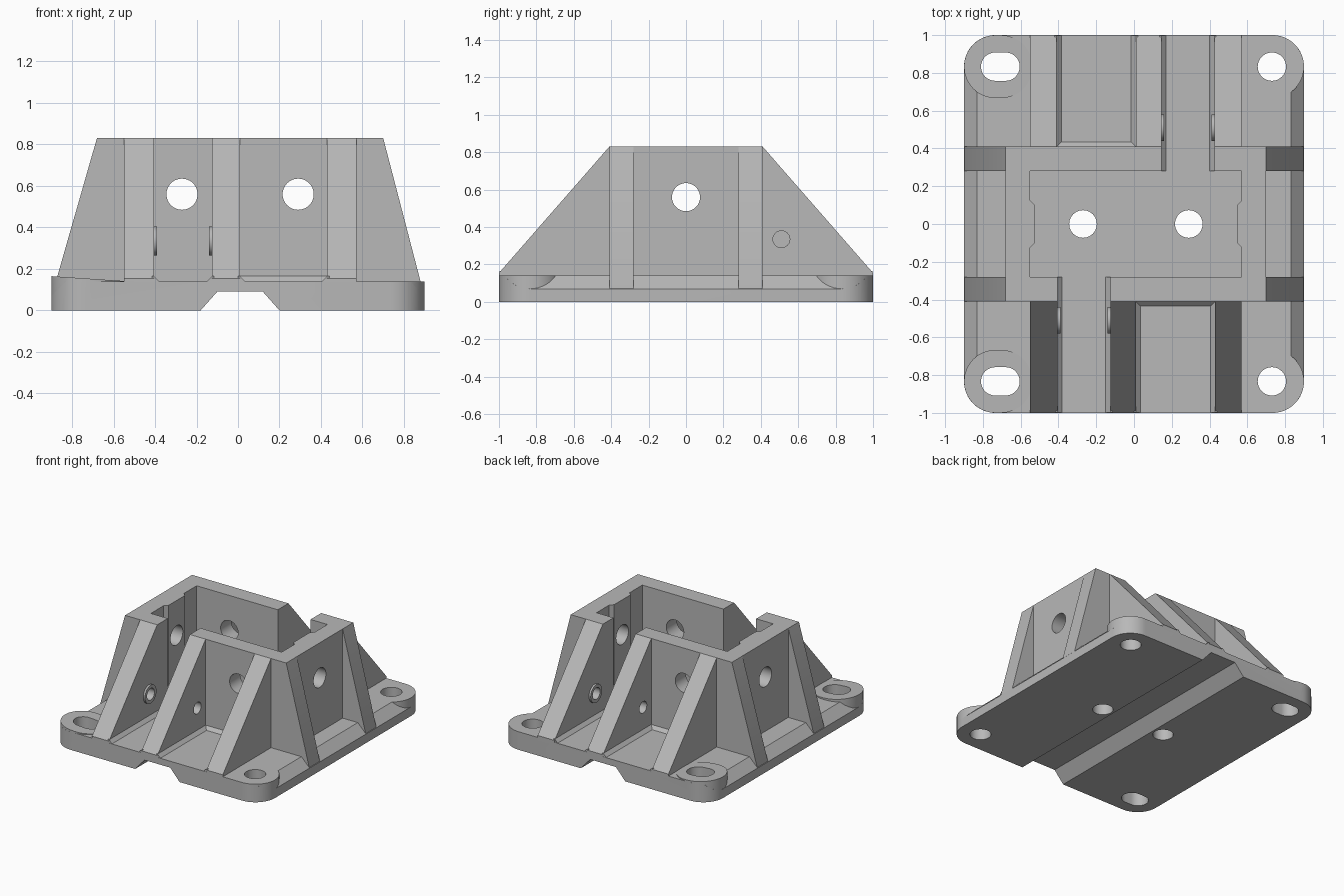
import bpy, bmesh, math
from math import pi, cos, sin

cube = bpy.data.objects.get("Cube")
if cube:
    bpy.data.objects.remove(cube, do_unlink=True)

grey = bpy.data.materials.new("plain_grey")
grey.use_nodes = True
tone = (0.48, 0.48, 0.48, 1)
grey.diffuse_color = tone
grey.node_tree.nodes["Principled BSDF"].inputs["Base Color"].default_value = tone

CX = 0.01           # turning centre of the housing
TOP, DECK = 0.83, 0.14


def prism(name, outline, axis, lo, hi):
    """Extrude a 2D outline along an axis (outline is yz, xz or xy)."""
    place = {"x": lambda a, b, t: (t, a, b),
             "y": lambda a, b, t: (a, t, b),
             "z": lambda a, b, t: (a, b, t)}[axis]
    bm = bmesh.new()
    rings = [[bm.verts.new(place(a, b, t)) for a, b in outline] for t in (lo, hi)]
    n = len(outline)
    for ring in rings:
        bm.faces.new(ring)
    for i in range(n):
        j = (i + 1) % n
        bm.faces.new((rings[0][i], rings[0][j], rings[1][j], rings[1][i]))
    bmesh.ops.recalc_face_normals(bm, faces=bm.faces)
    mesh = bpy.data.meshes.new(name)
    bm.to_mesh(mesh)
    bm.free()
    mesh.materials.append(grey)
    obj = bpy.data.objects.new(name, mesh)
    bpy.context.collection.objects.link(obj)
    return obj


def arc(cx, cy, r, start, end, n=16):
    return [(cx + r * cos(start + (end - start) * i / n),
             cy + r * sin(start + (end - start) * i / n)) for i in range(n + 1)]


def circle(cx, cy, r):
    return arc(cx, cy, r, 0, 2 * pi, 48)[:-1]


def rect(x0, x1, y0, y1):
    return [(x0, y0), (x1, y0), (x1, y1), (x0, y1)]


def stadium(x0, x1, y, r):
    return arc(x1, y, r, -pi / 2, pi / 2) + arc(x0, y, r, pi / 2, 3 * pi / 2)


def combine(obj, others, operation):
    for other in others:
        mod = obj.modifiers.new("join", "BOOLEAN")
        mod.operation, mod.solver, mod.object = operation, "EXACT", other
        bpy.context.view_layer.objects.active = obj
        bpy.ops.object.modifier_apply(modifier=mod.name)
        bpy.data.objects.remove(other, do_unlink=True)


def turned(obj):
    """Turn a part half a turn about the housing centre."""
    for v in obj.data.vertices:
        v.co.x, v.co.y = 2 * CX - v.co.x, -v.co.y
    return obj


# Mounting plate: bottom channel and sloped long edges, rounded in plan
plate = prism("mounting_plate",
              [(-.9, 0), (-.18, 0), (-.1, .09), (.12, .09), (.2, 0), (.9, 0),
               (.9, .07), (.83, DECK), (-.83, DECK), (-.9, .07)], "y", -1, 1)
R = 0.167
plan = []
for k, (sx, sy) in enumerate([(1, 1), (-1, 1), (-1, -1), (1, -1)]):
    plan += arc(sx * (.9 - R), sy * (1 - R), R, k * pi / 2, (k + 1) * pi / 2)
combine(plate, [prism("plan", plan, "z", -.1, .3)], "INTERSECT")

# Corner bosses, the left pair slotted with a sloping top
holes = []
for s in (-1, 1):
    y = s * (1 - R)
    round_boss = prism("round_boss", circle(.9 - R, y, R), "z", 0, DECK)
    slot_boss = prism("slot_boss", stadium(-.9 + R, -.705, y, R), "z", 0, .165)
    for v in slot_boss.data.vertices:
        if v.co.z > .1:
            v.co.z = .165 - .024 * (v.co.x + .9) / .36
    combine(plate, [round_boss, slot_boss], "UNION")
    holes += [prism("cutter", circle(.73, y, .075), "z", -.1, .4),
              prism("cutter", stadium(-.735, -.68, y, .075), "z", -.1, .4)]
for x in (-.27, .29):
    holes.append(prism("cutter", circle(x, 0, .073), "z", -.1, .4))
combine(plate, holes, "DIFFERENCE")

# Housing walls with stepped cavity, two cable slots and wall holes
housing = prism("housing", rect(-.68, .70, -.41, .41), "z", .12, TOP)
half = [(.57, -.28), (.57, -.125), (.545, -.1), (.545, .1), (.57, .125), (.57, .28)]
cavity = half + [(2 * CX - x, -y) for x, y in half]
cuts = [prism("cutter", cavity, "z", 0, 1)]
for flip in (False, True):
    gap = prism("cutter", rect(-.405, -.125, -.6, -.2), "z", 0, 1)
    cuts.append(turned(gap) if flip else gap)
for x in (-.27, .29):
    cuts.append(prism("cutter", circle(x, .56, .075), "y", -.6, .6))
cuts.append(prism("cutter", circle(0, .56, .075), "x", -1, 1))
combine(housing, cuts, "DIFFERENCE")

# Buttress ribs and floor fillets on the front, repeated turned on the back
slope = [(-.4, .12), (-.4, TOP), (-.41, TOP), (-1, .155), (-1, .12)]
parts = [plate, housing]
for side, flip in (("front", False), ("back", True)):
    made = []
    for label, x0, x1 in (("slot_outer", -.55, -.405), ("middle", -.125, .01),
                          ("outer", .43, .57)):
        rib = prism(f"{side}_{label}_rib", slope, "x", x0, x1)
        if label != "outer":
            # Raised collar and cross bolt hole beside the cable slot
            a, b = (x1 - .02, x1 + .015) if x1 < -.2 else (x0 - .015, x0 + .02)
            collar = prism("collar", circle(-.51, .335, .07), "x", a, b)
            combine(rib, [collar], "UNION")
            bolt = prism("cutter", circle(-.51, .335, .045), "x", x0 - .1, x1 + .1)
            combine(rib, [bolt], "DIFFERENCE")
        made.append(rib)
    for label, x, d, y in (("slot_left", -.405, 1, -.28), ("slot_right", -.125, -1, -.28),
                           ("pocket_left", .01, 1, -.41), ("pocket_right", .43, -1, -.41)):
        wedge = [(x - .01 * d, .13), (x + .025 * d, .135), (x + .025 * d, DECK),
                 (x, .165), (x - .01 * d, .165)]
        made.append(prism(f"{side}_{label}_fillet", wedge, "y", -.998, y))
    made.append(prism(f"{side}_wall_fillet",
                      [(-.4, .13), (-.4, .165), (-.41, .165), (-.435, DECK), (-.435, .13)],
                      "x", .01, .43))
    parts += [turned(p) if flip else p for p in made]

# Narrow steep ribs on the left and right walls
for name, sx, wall in (("left", 1, .70), ("right", -1, .68)):
    for end, y in (("front", -.41), ("back", .28)):
        web = [(sx * wall - sx * .02, .05), (sx * wall - sx * .02, TOP), (sx * wall, TOP),
               (sx * .898, .07), (sx * .898, .05)]
        parts.append(prism(f"{name}_{end}_rib", web, "y", y, y + .13))

# Smooth the round holes and corners, keep the edges crisp
for obj in bpy.context.view_layer.objects:
    obj.select_set(obj in parts)
bpy.context.view_layer.objects.active = plate
bpy.ops.object.shade_smooth_by_angle(angle=math.radians(30))
